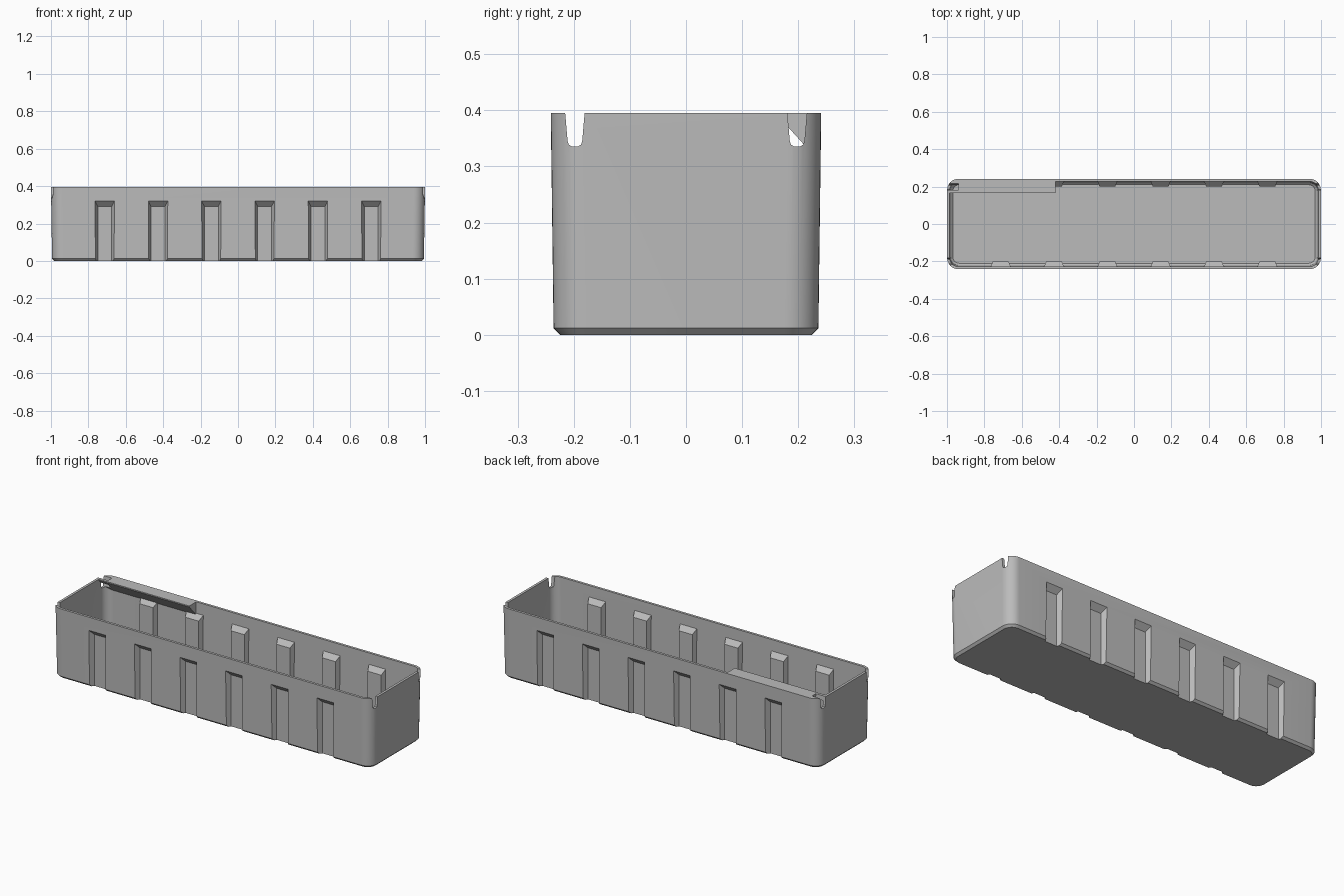
import bpy, bmesh, math
from mathutils import Vector

cube = bpy.data.objects.get("Cube")
if cube:
    bpy.data.objects.remove(cube, do_unlink=True)

grey = bpy.data.materials.new("light grey plastic")
grey.use_nodes = True
colour = (0.5, 0.5, 0.5, 1)
grey.diffuse_color = colour
grey.node_tree.nodes["Principled BSDF"].inputs["Base Color"].default_value = colour

HEIGHT, WALL, RADIUS = 0.395, 0.014, 0.06
GROOVES = [-0.7125 + 0.285 * i for i in range(6)]


def loft(name, rings):
    """Skin a list of matching point rings and cap both ends."""
    bm = bmesh.new()
    loops = [[bm.verts.new(p) for p in ring] for ring in rings]
    n = len(loops[0])
    for a, b in zip(loops, loops[1:]):
        for i in range(n):
            bm.faces.new((a[i], a[(i + 1) % n], b[(i + 1) % n], b[i]))
    bm.faces.new(loops[0])
    bm.faces.new(loops[-1])
    bmesh.ops.recalc_face_normals(bm, faces=bm.faces)
    mesh = bpy.data.meshes.new(name)
    bm.to_mesh(mesh)
    bm.free()
    mesh.materials.append(grey)
    obj = bpy.data.objects.new(name, mesh)
    bpy.context.collection.objects.link(obj)
    return obj


def rounded(z, hx, hy, r, steps=10):
    """Ring of a rounded rectangle."""
    ring = []
    for q, (sx, sy) in enumerate(((1, 1), (-1, 1), (-1, -1), (1, -1))):
        for i in range(steps + 1):
            a = math.pi / 2 * (q + i / steps)
            ring.append(Vector((sx * (hx - r) + r * math.cos(a),
                                sy * (hy - r) + r * math.sin(a), z)))
    return ring


def combine(target, tool, operation):
    """Apply a boolean and discard the tool."""
    tool.hide_render = True
    mod = target.modifiers.new("boolean", 'BOOLEAN')
    mod.object, mod.operation, mod.solver = tool, operation, 'EXACT'
    bpy.context.view_layer.objects.active = target
    bpy.ops.object.modifier_apply(modifier=mod.name)
    bpy.data.objects.remove(tool, do_unlink=True)


def tapered_block(name, x, side, near, far, z0):
    """Upright block narrowing inward; near and far are (y, half width, top)."""
    return loft(name, [[(x - w, side * y, z0), (x + w, side * y, z0),
                        (x + w, side * y, top), (x - w, side * y, top)]
                       for y, w, top in (near, far)])


def outer_form(name):
    return loft(name, [rounded(0, 0.982, 0.224, RADIUS - 0.012),
                       rounded(0.012, 0.994, 0.236, RADIUS),
                       rounded(HEIGHT, 1.0, 0.241, RADIUS)])


# Hollow tray with chamfered floor edges
tray = outer_form("tray")
cavity = loft("cavity", [
    rounded(0.012, 0.982 - WALL, 0.224 - WALL, RADIUS - 0.012 - WALL),
    rounded(0.024, 0.994 - WALL, 0.236 - WALL, RADIUS - WALL),
    rounded(HEIGHT + 0.01, 1.0 - WALL, 0.241 - WALL, RADIUS - WALL)])
combine(tray, cavity, 'DIFFERENCE')

# Triangular label shelf in the back right corner
shelf = loft("label_shelf", [[(x, 0.165, HEIGHT), (x, 0.25, HEIGHT), (x, 0.25, 0.295),
                              (x, 0.165, HEIGHT - 0.006)] for x in (-1.05, -0.42)])
combine(shelf, outer_form("shelf_limit"), 'INTERSECT')
combine(tray, shelf, 'UNION')

# Ribs inside, with matching grooves outside
for side in (-1, 1):
    for x in GROOVES:
        rib = tapered_block("rib", x, side, (0.23, 0.054, 0.335), (0.2, 0.042, 0.305), 0.006)
        combine(tray, rib, 'UNION')
    for x in GROOVES:
        groove = tapered_block("groove", x, side, (0.264, 0.065, 0.345), (0.212, 0.037, 0.291), -0.05)
        combine(tray, groove, 'DIFFERENCE')

# Rounded, tapering notches in the rim at all four corners
profile = [(-0.019, HEIGHT + 0.02), (-0.013, 0.345), (-0.011, 0.339), (-0.006, 0.336),
           (0.006, 0.336), (0.011, 0.339), (0.013, 0.345), (0.019, HEIGHT + 0.02)]
for sx in (-1, 1):
    for sy in (-1, 1):
        notch = loft("notch", [[(sx * x, sy * 0.198 + y, z) for y, z in profile]
                               for x in (0.938, 1.05)])
        combine(tray, notch, 'DIFFERENCE')

# Smooth corners, crisp edges
bpy.ops.object.select_all(action='DESELECT')
tray.select_set(True)
bpy.context.view_layer.objects.active = tray
bpy.ops.object.shade_smooth_by_angle(angle=math.radians(30))
